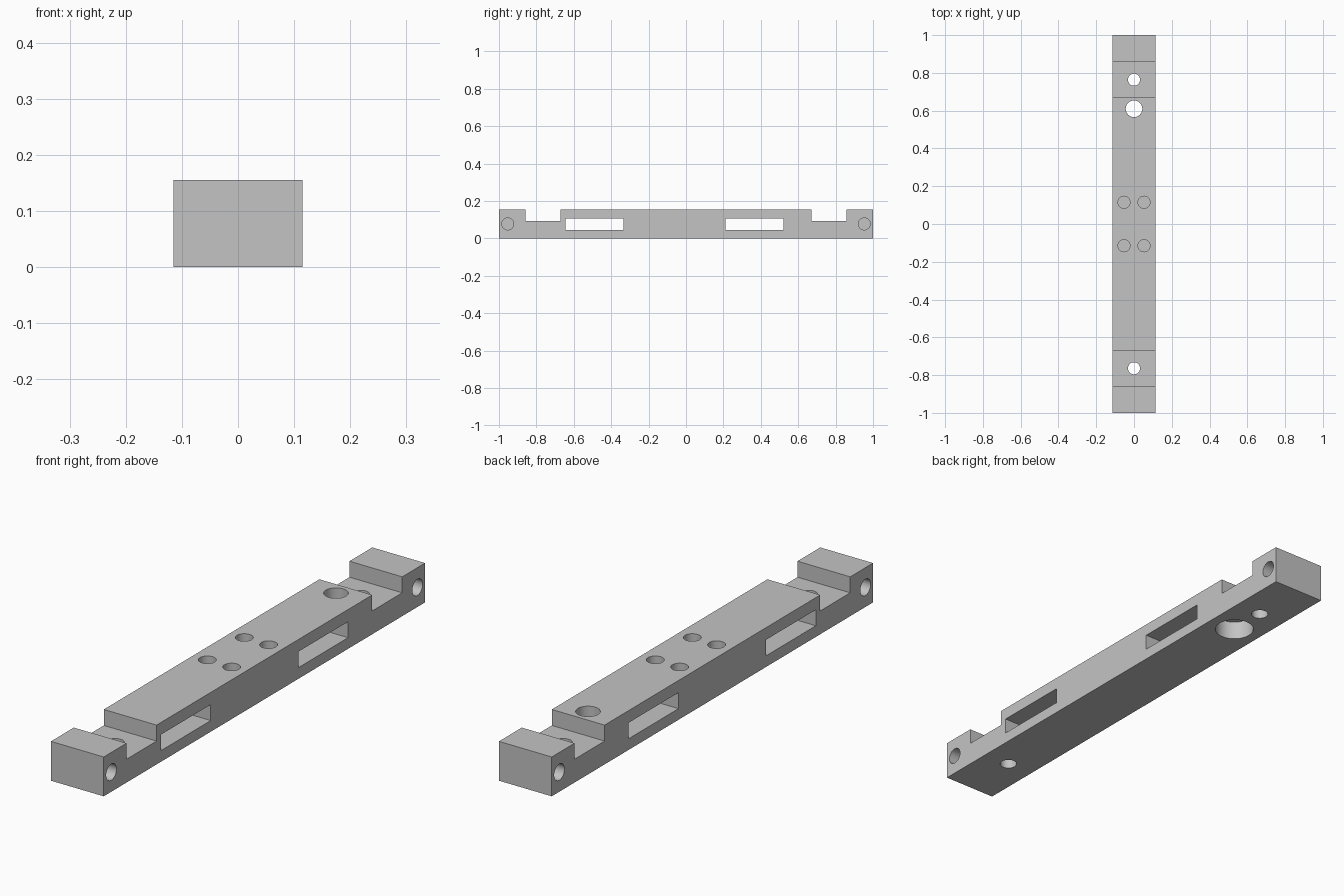
import bpy
import bmesh
from math import radians, pi
from mathutils import Matrix, Vector

default = bpy.data.objects.get("Cube")
if default:
    bpy.data.objects.remove(default, do_unlink=True)

W, H, L = 0.115, 0.155, 1.0      # half width, height, half length

# Plain grey material
grey = bpy.data.materials.new("matte grey")
grey.use_nodes = True
colour = (0.55, 0.55, 0.55, 1)
grey.diffuse_color = colour
grey.node_tree.nodes["Principled BSDF"].inputs["Base Color"].default_value = colour


def new_object(name, bm):
    mesh = bpy.data.meshes.new(name)
    bmesh.ops.recalc_face_normals(bm, faces=bm.faces)
    bm.to_mesh(mesh)
    bm.free()
    mesh.materials.append(grey)
    obj = bpy.data.objects.new(name, mesh)
    bpy.context.collection.objects.link(obj)
    return obj


def box(name, y0, y1, z0, z1, half_width):
    bm = bmesh.new()
    size = Vector((2 * half_width, y1 - y0, z1 - z0))
    centre = Vector((0, (y0 + y1) / 2, (z0 + z1) / 2))
    bmesh.ops.create_cube(bm, size=1, matrix=Matrix.Translation(centre) @ Matrix.Diagonal(size).to_4x4())
    return new_object(name, bm)


def cylinder(name, centre, radius, depth, sideways=False):
    bm = bmesh.new()
    turn = Matrix.Rotation(pi / 2, 4, 'Y') if sideways else Matrix.Identity(4)
    bmesh.ops.create_cone(bm, cap_ends=True, segments=48, radius1=radius, radius2=radius,
                          depth=depth, matrix=Matrix.Translation(centre) @ turn)
    return new_object(name, bm)


# Bar body: side profile with a notch near each end, extruded across the width
half = [(L, 0), (L, H), (0.858, H), (0.858, 0.092), (0.671, 0.092), (0.671, H)]
profile = half + [(-y, z) for y, z in reversed(half)]
bm = bmesh.new()
face = bm.faces.new([bm.verts.new((-W, y, z)) for y, z in profile])
side = bmesh.ops.extrude_face_region(bm, geom=[face])
bmesh.ops.translate(bm, vec=(2 * W, 0, 0),
                    verts=[v for v in side["geom"] if isinstance(v, bmesh.types.BMVert)])
bar = new_object("mounting_bar", bm)

cutters = []

# Rectangular slots through the sides
for y0, y1 in ((-0.644, -0.334), (0.211, 0.521)):
    cutters.append(box("slot_cutter", y0, y1, 0.044, 0.107, W * 2))

# Screw holes through the notch floors, and blind holes in the end blocks
for end in (-1, 1):
    cutters.append(cylinder("notch_hole_cutter", (0, end * 0.764, H / 2), 0.032, 0.4))
    for s in (-1, 1):
        cutters.append(cylinder("side_hole_cutter", (s * W, end * 0.953, H / 2), 0.032, 0.16, True))

# Four blind holes around the middle of the top
for x in (-0.053, 0.053):
    for y in (-0.115, 0.115):
        cutters.append(cylinder("top_hole_cutter", (x, y, H), 0.032, 0.2))

# Large through hole with a wider recess underneath
cutters.append(cylinder("large_hole_cutter", (0, 0.61, H / 2), 0.044, 0.4))
cutters.append(cylinder("recess_cutter", (0, 0.61, 0), 0.074, 0.15))

# Cut everything, then drop the cutters
bpy.context.view_layer.objects.active = bar
bar.select_set(True)
for cutter in cutters:
    cutter.hide_render = True
    mod = bar.modifiers.new("cut", 'BOOLEAN')
    mod.operation = 'DIFFERENCE'
    mod.solver = 'EXACT'
    mod.object = cutter
    bpy.ops.object.modifier_apply(modifier=mod.name)
    bpy.data.objects.remove(cutter, do_unlink=True)

bpy.ops.object.shade_smooth_by_angle(angle=radians(30))
